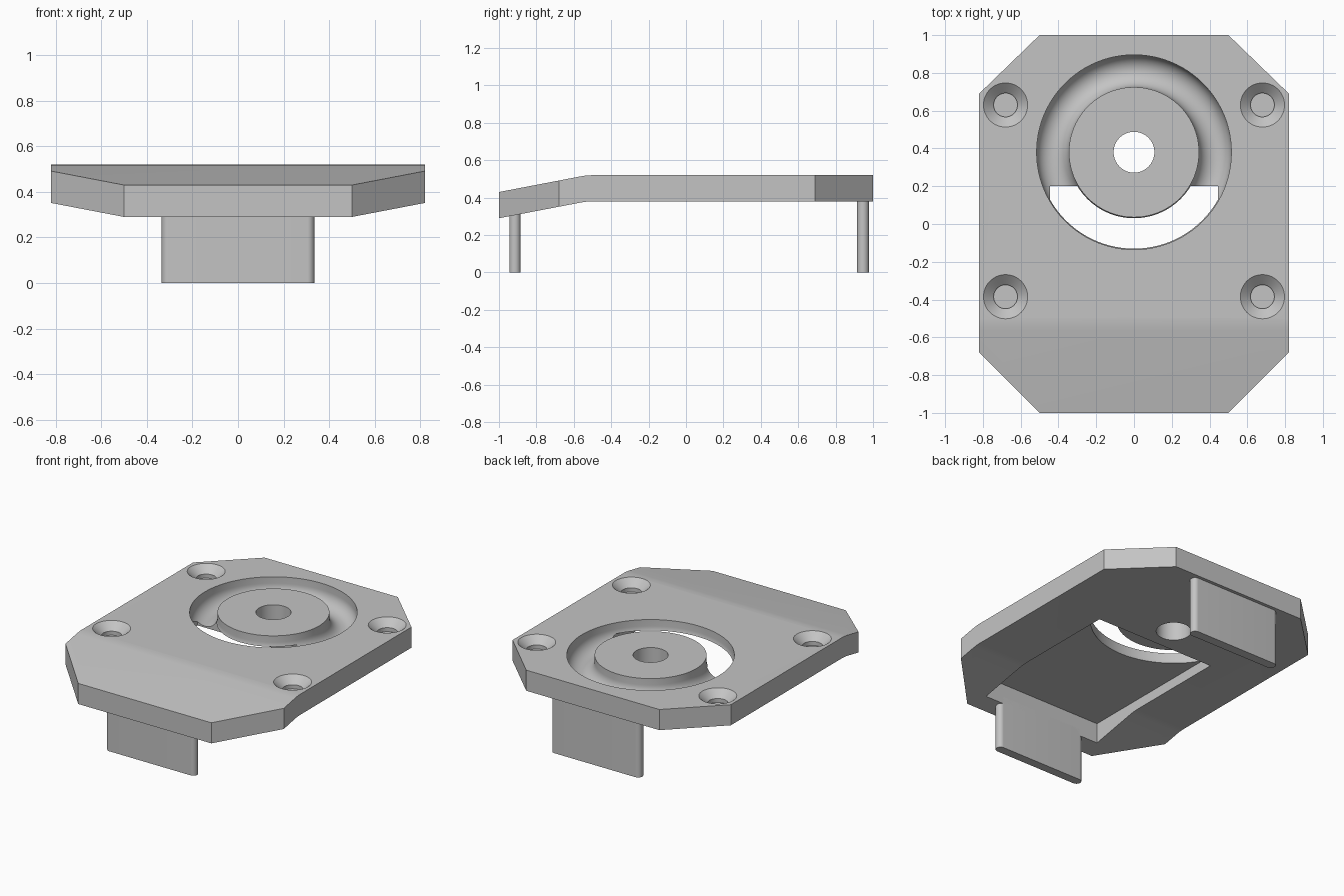
import bpy, bmesh, math
from mathutils import Vector

if "Cube" in bpy.data.objects:
    bpy.data.objects.remove(bpy.data.objects["Cube"])

grey = bpy.data.materials.new("plain grey")
grey.diffuse_color = (0.55, 0.55, 0.55, 1)
grey.use_nodes = True
grey.node_tree.nodes["Principled BSDF"].inputs["Base Color"].default_value = grey.diffuse_color


def finish(name, bm):
    bmesh.ops.recalc_face_normals(bm, faces=bm.faces[:])
    me = bpy.data.meshes.new(name)
    bm.to_mesh(me)
    bm.free()
    me.materials.append(grey)
    ob = bpy.data.objects.new(name, me)
    bpy.context.collection.objects.link(ob)
    return ob


def prism(name, points, offset):
    """Extrude a closed outline of 3D points along offset."""
    bm = bmesh.new()
    f = bm.faces.new([bm.verts.new(p) for p in points])
    ext = bmesh.ops.extrude_face_region(bm, geom=[f], use_keep_orig=True)
    bmesh.ops.translate(bm, vec=offset, verts=[v for v in ext["geom"] if isinstance(v, bmesh.types.BMVert)])
    return finish(name, bm)


def lathe(name, profile, cx, cy, seg, ring=False):
    """Turn an (r, z) profile about a vertical axis; ring closes it on itself."""
    bm = bmesh.new()
    loops = [[bm.verts.new((cx + r * math.cos(2 * math.pi * i / seg),
                            cy + r * math.sin(2 * math.pi * i / seg), z))
              for i in range(seg)] for r, z in profile]
    pairs = list(zip(loops, loops[1:]))
    if ring:
        pairs.append((loops[-1], loops[0]))
    else:
        bm.faces.new(loops[0])
        bm.faces.new(loops[-1])
    for a, b in pairs:
        for i in range(seg):
            j = (i + 1) % seg
            bm.faces.new((a[i], a[j], b[j], b[i]))
    return finish(name, bm)


# plate: side profile with a gentle bend, drawn across x
top = [(1, .52), (-.50, .52), (-.53, .5186), (-.56, .5143), (-1, .43)]
side = top + [(y, z - .14) for y, z in reversed(top)]
plate = prism("plate", [(-.82, y, z) for y, z in side], (1.64, 0, 0))

# clipped corners
bm = bmesh.new()
bm.from_mesh(plate.data)
for sx in (-1, 1):
    for sy, cy in ((1, .69), (-1, .68)):
        normal = Vector((sx * (1 - cy), sy * .32, 0))
        cut = bmesh.ops.bisect_plane(bm, geom=bm.verts[:] + bm.edges[:] + bm.faces[:],
                                     plane_co=(sx * .5, sy, 0), plane_no=normal, clear_outer=True)
        edges = [e for e in cut["geom_cut"] if isinstance(e, bmesh.types.BMEdge)]
        bmesh.ops.holes_fill(bm, edges=edges, sides=0)
bmesh.ops.recalc_face_normals(bm, faces=bm.faces[:])
bm.to_mesh(plate.data)
bm.free()

# cutters: round-bottomed ring groove, centre bore, underside pocket, countersinks
CY, RM, RG, ZG = .38, .43, .0855, .476
arc = [(RM + RG * math.cos(math.pi * (1 + i / 24)), ZG + RG * math.sin(math.pi * (1 + i / 24)))
       for i in range(25)]
cutters = [
    lathe("groove_cutter", [(RM - RG, .6)] + arc + [(RM + RG, .6)], 0, CY, 96, ring=True),
    lathe("bore_cutter", [(.108, .2), (.108, .7)], 0, CY, 64),
    prism("pocket_cutter", [(-.445, -.885, .2), (.445, -.885, .2), (.445, .2, .2), (-.445, .2, .2)],
          (0, 0, .248)),
]
for x in (-.68, .68):
    for y in (.63, -.385):
        cutters.append(lathe("countersink_cutter",
                             [(.063, .445), (.063, .472), (.117, .52), (.117, .6)], x, y, 48))

bpy.context.view_layer.objects.active = plate
for c in cutters:
    c.hide_render = True
    m = plate.modifiers.new("cut", "BOOLEAN")
    m.operation, m.solver, m.object = "DIFFERENCE", "EXACT", c
    bpy.ops.object.modifier_apply(modifier=m.name)
for c in cutters:
    bpy.data.objects.remove(c, do_unlink=True)


# legs: upright tabs with rounded ends
def leg(name, y0, y1, height):
    r, yc, n = (y1 - y0) / 2, (y0 + y1) / 2, 24
    pts = []
    for s, start in ((1, -math.pi / 2), (-1, math.pi / 2)):
        for i in range(n + 1):
            a = start + math.pi * i / n
            pts.append((s * (.335 - r) + r * math.cos(a), yc + r * math.sin(a), 0))
    return prism(name, pts, (0, 0, height))


parts = [plate, leg("front_leg", -.945, -.885, .36), leg("back_leg", .915, .978, .42)]

# smooth round surfaces, crisp edges
bpy.ops.object.select_all(action="DESELECT")
for ob in parts:
    ob.select_set(True)
bpy.ops.object.shade_smooth_by_angle(angle=math.radians(9))
